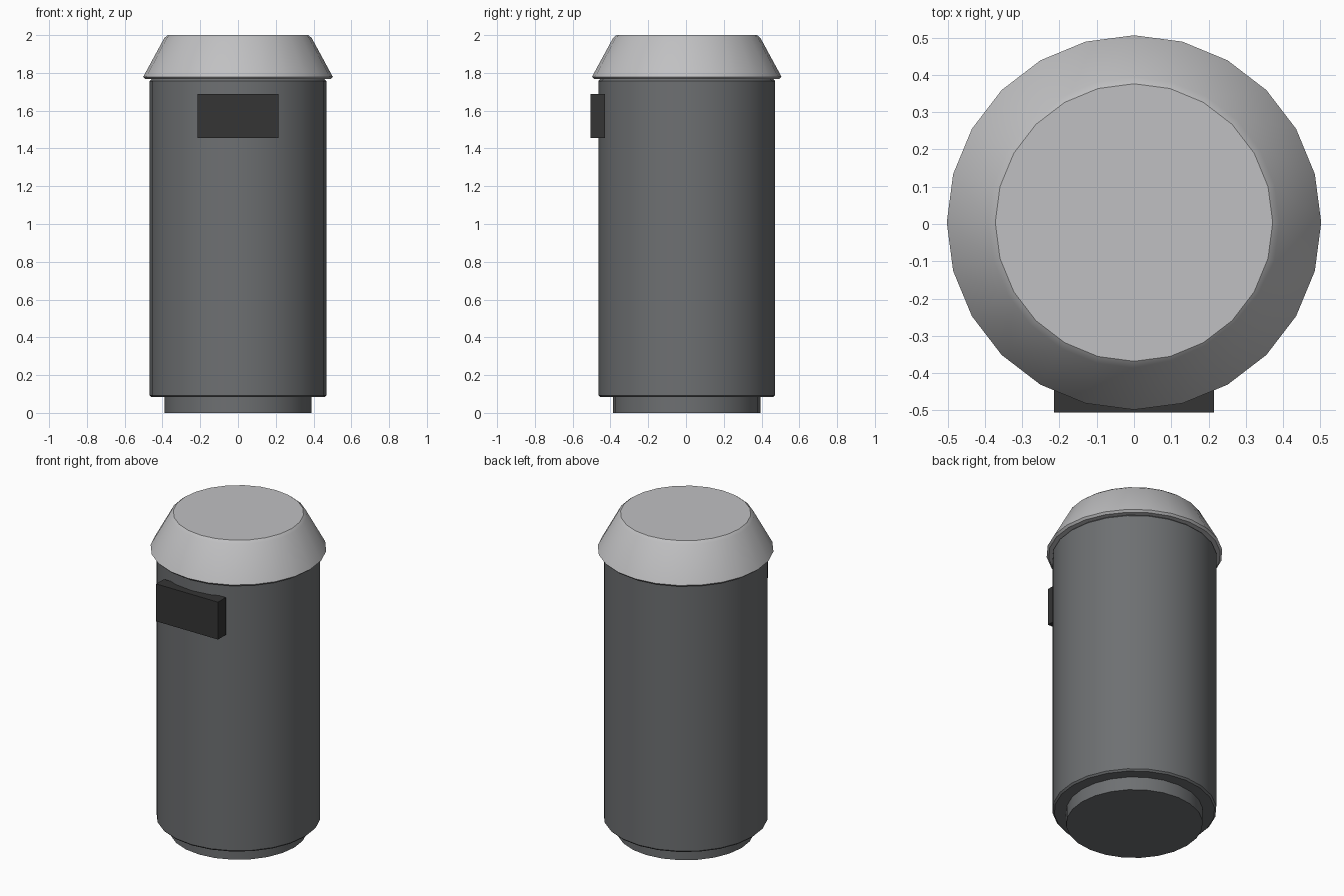
import bpy, bmesh, math

if "Cube" in bpy.data.objects:
    bpy.data.objects.remove(bpy.data.objects["Cube"])

SIDES = 24
Y0 = 0.004  # round parts sit slightly back so the whole is centred with the plate


def material(name, rgb):
    m = bpy.data.materials.new(name)
    m.diffuse_color = (*rgb, 1.0)
    m.use_nodes = True
    m.node_tree.nodes["Principled BSDF"].inputs["Base Color"].default_value = m.diffuse_color
    return m


def finish(name, bm, mat):
    bmesh.ops.recalc_face_normals(bm, faces=bm.faces[:])
    mesh = bpy.data.meshes.new(name)
    bm.to_mesh(mesh)
    bm.free()
    mesh.materials.append(mat)
    ob = bpy.data.objects.new(name, mesh)
    bpy.context.collection.objects.link(ob)
    return ob


def lathe(name, profile, mat):
    """Closed round part from (radius, height) points, bottom to top."""
    bm = bmesh.new()
    rings = []
    for r, z in profile:
        rings.append([bm.verts.new((r * math.cos(2 * math.pi * i / SIDES),
                                    Y0 + r * math.sin(2 * math.pi * i / SIDES), z))
                      for i in range(SIDES)])
    for a, b in zip(rings, rings[1:]):
        for i in range(SIDES):
            j = (i + 1) % SIDES
            bm.faces.new((a[i], a[j], b[j], b[i]))
    bm.faces.new(rings[0])
    bm.faces.new(rings[-1])
    ob = finish(name, bm, mat)
    bpy.ops.object.select_all(action='DESELECT')
    ob.select_set(True)
    bpy.context.view_layer.objects.active = ob
    bpy.ops.object.shade_smooth_by_angle(angle=math.radians(30))
    return ob


body_grey = material("body grey", (0.155, 0.162, 0.168))
lid_grey = material("light lid grey", (0.53, 0.53, 0.54))
slot_black = material("slot charcoal", (0.035, 0.035, 0.035))

# Foot, body and tapered lid
lathe("foot", [(0.39, 0.0), (0.39, 0.10)], body_grey)
lathe("body", [(0.458, 0.083), (0.468, 0.093), (0.468, 1.757), (0.458, 1.767)], body_grey)
lathe("lid", [(0.49, 1.767), (0.502, 1.779), (0.39, 1.985), (0.372, 2.0)], lid_grey)

# Rectangular opening plate on the front
bm = bmesh.new()
bmesh.ops.create_cube(bm, size=1.0)
for v in bm.verts:
    v.co = (v.co.x * 0.43, -0.467 + v.co.y * 0.077, 1.572 + v.co.z * 0.235)
finish("opening_plate", bm, slot_black)
